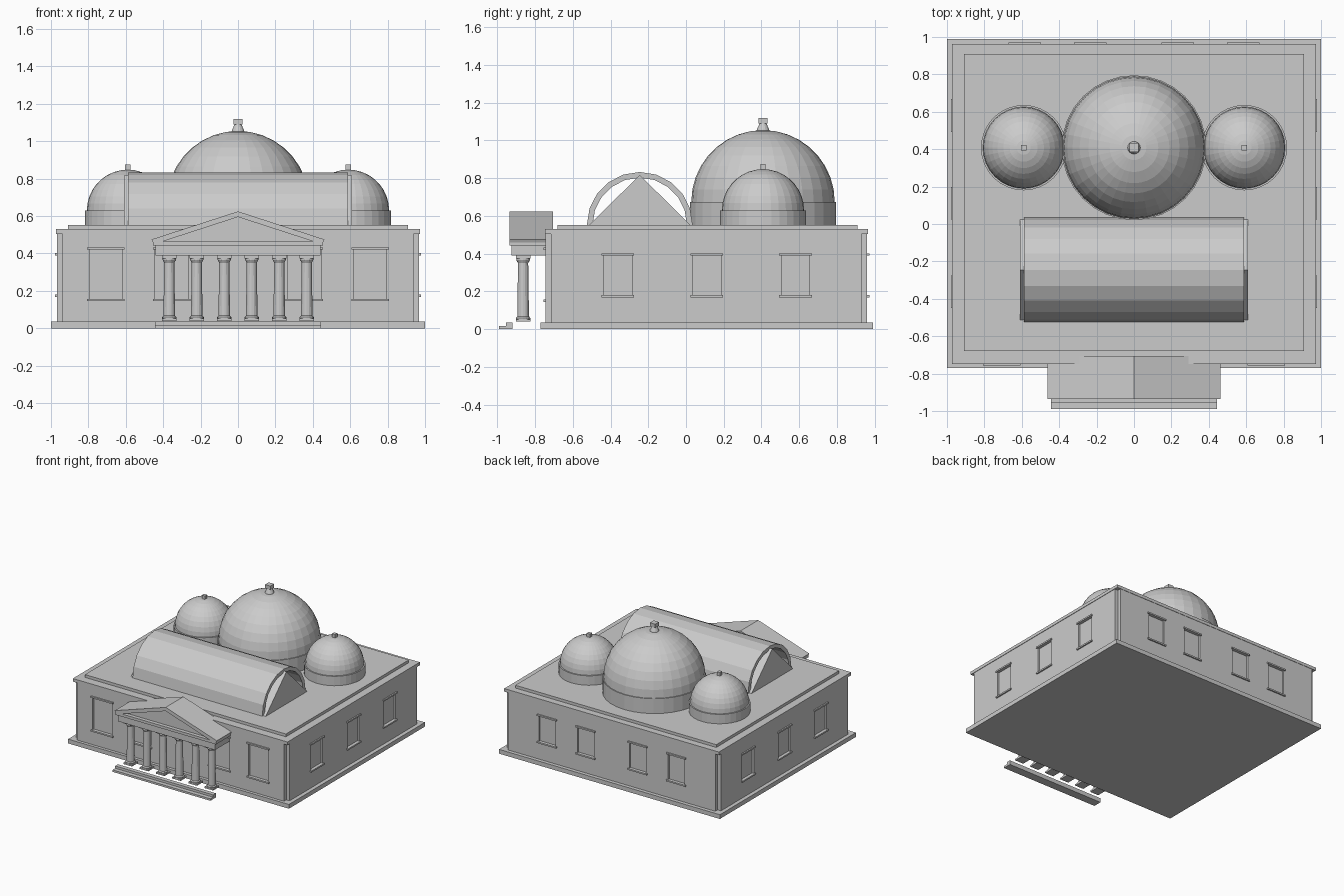
import bpy, bmesh, math
from mathutils import Matrix

if "Cube" in bpy.data.objects:
    bpy.data.objects.remove(bpy.data.objects["Cube"])

stone = bpy.data.materials.new("pale_grey_stone")
stone.use_nodes = True
GREY = (0.6, 0.6, 0.6, 1)
stone.diffuse_color = GREY
stone.node_tree.nodes["Principled BSDF"].inputs["Base Color"].default_value = GREY


def finish(name, bm):
    bmesh.ops.recalc_face_normals(bm, faces=bm.faces)
    mesh = bpy.data.meshes.new(name)
    bm.to_mesh(mesh)
    bm.free()
    mesh.materials.append(stone)
    obj = bpy.data.objects.new(name, mesh)
    bpy.context.collection.objects.link(obj)
    return obj


def add_box(bm, x, y, z):
    """Box from (low, high) ranges on each axis."""
    centre = [(r[0] + r[1]) / 2 for r in (x, y, z)]
    size = [abs(r[1] - r[0]) for r in (x, y, z)]
    bmesh.ops.create_cube(bm, size=1, matrix=Matrix.Translation(centre) @ Matrix.Diagonal((*size, 1)))


def box(name, x, y, z):
    bm = bmesh.new()
    add_box(bm, x, y, z)
    return finish(name, bm)


def prism(name, points, direction):
    """Extrude a closed 3D outline along a direction."""
    bm = bmesh.new()
    face = bm.faces.new([bm.verts.new(p) for p in points])
    moved = bmesh.ops.extrude_face_region(bm, geom=[face], use_keep_orig=True)["geom"]
    bmesh.ops.translate(bm, vec=direction, verts=[v for v in moved if isinstance(v, bmesh.types.BMVert)])
    return finish(name, bm)


def add_lathe(bm, profile, x, y, sides):
    """Solid of revolution from (radius, height) pairs."""
    rings = [[bm.verts.new((x + r * math.cos(math.tau * i / sides),
                            y + r * math.sin(math.tau * i / sides), z))
              for i in range(sides)] for r, z in profile]
    for a, b in zip(rings, rings[1:]):
        for i in range(sides):
            j = (i + 1) % sides
            bm.faces.new((a[i], a[j], b[j], b[i]))
    bm.faces.new(rings[0])
    bm.faces.new(rings[-1])


def lathe(name, profile, x, y, sides=32):
    bm = bmesh.new()
    add_lathe(bm, profile, x, y, sides)
    return finish(name, bm)


def cut(obj, cutter):
    mod = obj.modifiers.new("window_recesses", "BOOLEAN")
    mod.operation, mod.solver, mod.object = "DIFFERENCE", "EXACT", cutter
    graph = bpy.context.evaluated_depsgraph_get()
    mesh = bpy.data.meshes.new_from_object(obj.evaluated_get(graph))
    obj.modifiers.clear()
    obj.data = mesh
    bpy.data.objects.remove(cutter)


# Main block: plinth, walls with notched corners, stepped cornice
SIDE, FRONT, BACK, NOTCH, ROOF = 0.968, -0.745, 0.96, 0.03, 0.553
box("plinth", (-1, 1), (-0.77, 0.99), (0, 0.035))
xi, yf, yb = SIDE - NOTCH, FRONT + NOTCH, BACK - NOTCH
right_half = [(xi, FRONT), (xi, yf), (SIDE, yf), (SIDE, yb), (xi, yb), (xi, BACK)]
outline = right_half + [(-x, y) for x, y in reversed(right_half)]
walls = prism("walls", [(x, y, 0.03) for x, y in outline], (0, 0, 0.48))
box("cornice", (-0.972, 0.972), (FRONT - 0.003, BACK + 0.003), (0.505, 0.53))
box("roof_slab", (-0.91, 0.91), (-0.68, 0.908), (0.53, ROOF))

# Windows: shallow recesses with a lintel and sill each
recesses, trims = bmesh.new(), bmesh.new()


def window(along_x, wall, centre, width, low, high):
    out = math.copysign(1, wall)

    def piece(bm, half, depth, z):
        span = (centre - half, centre + half)
        if along_x:
            add_box(bm, span, depth, z)
        else:
            add_box(bm, depth, span, z)

    piece(recesses, width / 2, (wall - out * 0.015, wall + out * 0.03), (low, high))
    for z in (low - 0.012, high):
        piece(trims, width / 2 + 0.012, (wall - out * 0.005, wall + out * 0.011), (z, z + 0.012))


for s in (-1, 1):
    for x in (0.355, 0.706):
        window(True, FRONT, s * x, 0.176, 0.157, 0.42)
    for x in (0.235, 0.585):
        window(True, BACK, s * x, 0.15, 0.18, 0.39)
    for y in (-0.362, 0.11, 0.58):
        window(False, s * SIDE, y, 0.15, 0.18, 0.39)
cut(walls, finish("window_cutter", recesses))
finish("window_lintels_and_sills", trims)

# Domes on drums with finials
def dome(name, x, y, radius, drum_radius, spring):
    lathe(name + "_drum", [(drum_radius, ROOF - 0.01), (drum_radius, spring)], x, y)
    steps = 9
    arc = [(radius * math.cos(a), spring + radius * math.sin(a))
           for a in (math.pi / 2 * i / steps for i in range(steps))]
    lathe(name, arc + [(0.002, spring + radius)], x, y)


DOME_Y = 0.408
dome("main_dome", 0, DOME_Y, 0.38, 0.387, 0.675)
lathe("main_finial", [(0.036, 1.045), (0.032, 1.06), (0.016, 1.095)], 0, DOME_Y, 16)
box("main_finial_cap", (-0.024, 0.024), (DOME_Y - 0.024, DOME_Y + 0.024), (1.09, 1.12))
for side, s in (("left", 1), ("right", -1)):
    x = s * 0.59
    dome(side + "_dome", x, DOME_Y, 0.218, 0.228, 0.63)
    box(side + "_finial", (x - 0.014, x + 0.014), (DOME_Y - 0.014, DOME_Y + 0.014), (0.84, 0.875))

# Barrel vault shell over a gabled core
VAULT_Y = -0.245
arcs = []
for r in (0.28, 0.25):
    arcs.append([(-0.587, VAULT_Y - r * math.cos(math.pi * i / 10), ROOF + r * math.sin(math.pi * i / 10))
                 for i in range(11)])
prism("barrel_vault", arcs[0] + arcs[1][::-1], (1.174, 0, 0))
prism("vault_gable", [(-0.61, VAULT_Y - 0.268, ROOF), (-0.61, VAULT_Y, 0.817),
                      (-0.61, VAULT_Y + 0.268, ROOF)], (1.22, 0, 0))

# Portico: steps, columns, entablature, pediment
box("lower_step", (-0.443, 0.443), (-0.99, -0.92), (0, 0.016))
box("upper_step", (-0.443, 0.443), (-0.955, -0.92), (0.016, 0.035))
columns = bmesh.new()
COLUMN_Y = -0.863
shaft = [(0.038, 0.05), (0.038, 0.06), (0.031, 0.068), (0.027, 0.35), (0.036, 0.366), (0.036, 0.376)]
for i in range(6):
    x = (i - 2.5) * 0.147
    add_lathe(columns, shaft, x, COLUMN_Y, 16)
    for z in ((0.04, 0.052), (0.374, 0.392)):
        add_box(columns, (x - 0.039, x + 0.039), (COLUMN_Y - 0.039, COLUMN_Y + 0.039), z)
finish("columns", columns)
box("entablature", (-0.44, 0.44), (-0.925, -0.74), (0.39, 0.445))
box("pediment_base", (-0.455, 0.455), (-0.935, -0.705), (0.443, 0.465))
prism("tympanum", [(-0.42, -0.905, 0.46), (0, -0.905, 0.605), (0.42, -0.905, 0.46)], (0, 0.2, 0))
rake = [(-0.462, 0.475), (0, 0.625), (0.462, 0.475), (0.45, 0.45), (0.4, 0.465), (0, 0.595),
        (-0.4, 0.465), (-0.45, 0.45)]
prism("pediment_roof", [(x, -0.935, z) for x, z in rake], (0, 0.23, 0))
